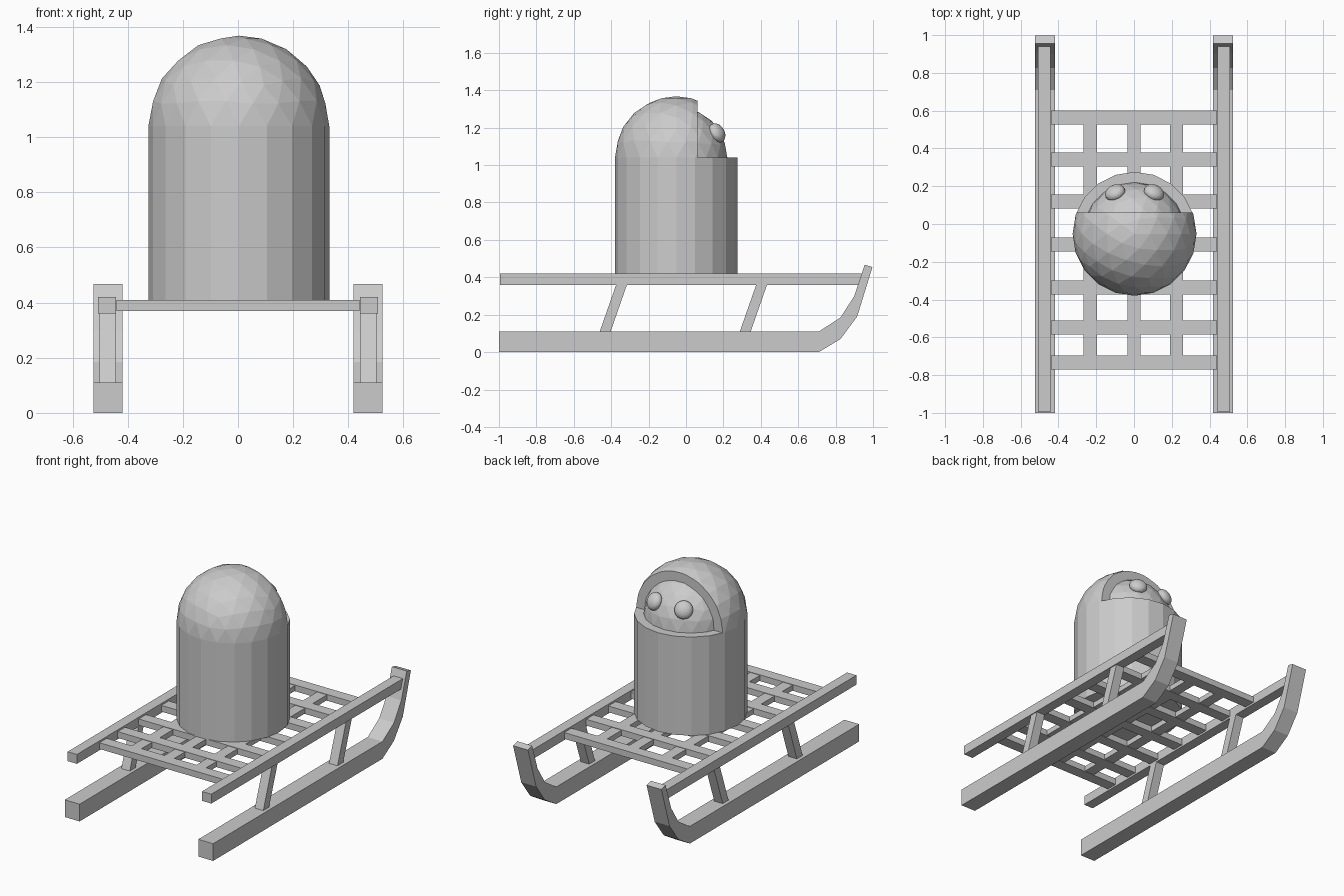
import bpy
import bmesh
from mathutils import Vector, Matrix

cube = bpy.data.objects.get("Cube")
if cube:
    bpy.data.objects.remove(cube, do_unlink=True)

# One plain grey for everything
grey = bpy.data.materials.new("plain grey")
grey.use_nodes = True
GREY = (0.6, 0.6, 0.6, 1)
grey.diffuse_color = GREY
grey.node_tree.nodes["Principled BSDF"].inputs["Base Color"].default_value = GREY


def finish(name, bm):
    bmesh.ops.recalc_face_normals(bm, faces=bm.faces)
    mesh = bpy.data.meshes.new(name)
    bm.to_mesh(mesh)
    bm.free()
    mesh.materials.append(grey)
    obj = bpy.data.objects.new(name, mesh)
    bpy.context.collection.objects.link(obj)
    return obj


def extrude_side(name, profile, x, width):
    """Extrude a (y, z) outline along x, centred on x."""
    bm = bmesh.new()
    face = bm.faces.new([bm.verts.new((x - width / 2, y, z)) for y, z in profile])
    out = bmesh.ops.extrude_face_region(bm, geom=[face])
    verts = [v for v in out["geom"] if isinstance(v, bmesh.types.BMVert)]
    bmesh.ops.translate(bm, verts=verts, vec=(width, 0, 0))
    return finish(name, bm)


def bar(name, x, width, y0, y1, z0, z1):
    return extrude_side(name, [(y0, z0), (y1, z0), (y1, z1), (y0, z1)], x, width)


# Runners, rails and slanted struts on both sides
runner = [(-1, 0), (0.71, 0), (0.826, 0.07), (0.915, 0.19), (0.997, 0.455),
          (0.955, 0.467), (0.9, 0.3), (0.826, 0.185), (0.71, 0.11), (-1, 0.11)]
for side, s in (("left", 1), ("right", -1)):
    extrude_side(side + "_runner", runner, s * 0.472, 0.105)
    bar(side + "_rail", s * 0.475, 0.066, -0.995, 0.945, 0.36, 0.42)
    for end, y in (("front", -0.463), ("back", 0.286)):
        strut = [(y, 0.105), (y + 0.058, 0.105), (y + 0.149, 0.365), (y + 0.091, 0.365)]
        extrude_side(f"{side}_{end}_strut", strut, s * 0.472, 0.06)

# Lattice seat
for i, y in enumerate((0.564, 0.342, 0.119, -0.109, -0.337, -0.549, -0.734)):
    bar(f"cross_slat_{i + 1}", 0, 0.88, y - 0.037, y + 0.037, 0.37, 0.41)
for i, x in enumerate((-0.232, 0, 0.225)):
    bar(f"long_slat_{i + 1}", x, 0.07, -0.765, 0.595, 0.373, 0.407)

# Rider body
R = 0.328
CENTRE = Vector((0.003, -0.052, 1.04))
bm = bmesh.new()
bmesh.ops.create_cone(bm, cap_ends=True, segments=20, radius1=R, radius2=R, depth=0.63,
                      matrix=Matrix.Translation(CENTRE - Vector((0, 0, 0.315))))
finish("body", bm)

# Hood: half dome cut open at the back
bm = bmesh.new()
bmesh.ops.create_icosphere(bm, subdivisions=3, radius=R, matrix=Matrix.Translation(CENTRE))
for point, normal in ((CENTRE, (0, 0, -1)), (Vector((0, 0.062, 0)), (0, 1, 0))):
    cut = bmesh.ops.bisect_plane(bm, geom=bm.verts[:] + bm.edges[:] + bm.faces[:],
                                 plane_co=point, plane_no=normal, clear_outer=True)
    edges = [e for e in bm.edges if e.is_boundary]
    bmesh.ops.holes_fill(bm, edges=edges, sides=0)
finish("hood", bm)

# Head inside the hood
bm = bmesh.new()
bmesh.ops.create_icosphere(bm, subdivisions=3, radius=0.273, matrix=Matrix.Translation(CENTRE))
finish("head", bm)

# Flattened eyes lying on the head
for side, s in (("left", 1), ("right", -1)):
    spot = CENTRE + Vector((s * 0.103, 0.218, 0.132))
    turn = (spot - CENTRE).to_track_quat("Z", "Y").to_matrix().to_4x4()
    bm = bmesh.new()
    bmesh.ops.create_icosphere(bm, subdivisions=3, radius=0.055,
                               matrix=Matrix.Translation(spot) @ turn @ Matrix.Diagonal((1, 1, 0.68, 1)))
    finish(side + "_eye", bm)
